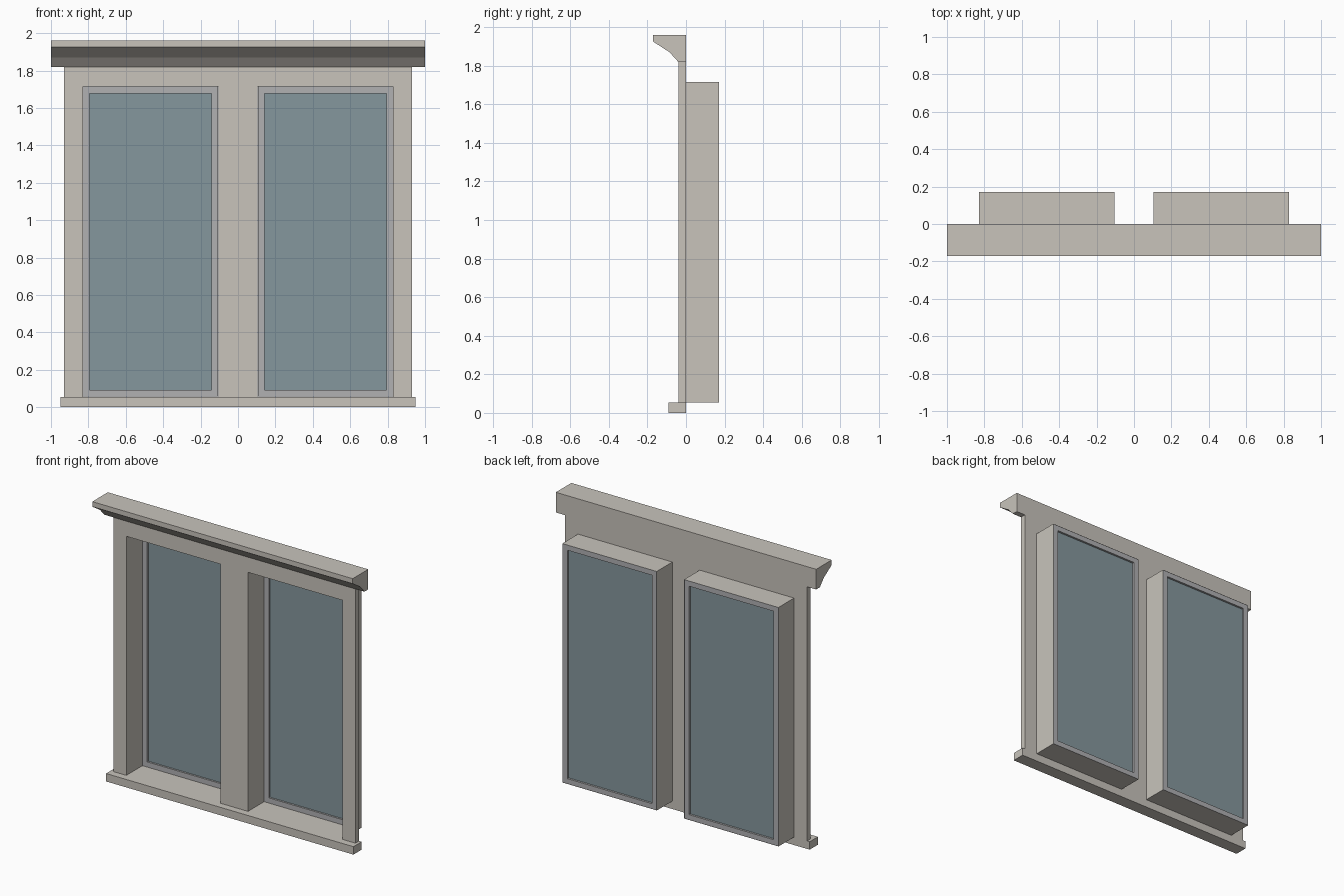
import bpy, bmesh

if "Cube" in bpy.data.objects:
    bpy.data.objects.remove(bpy.data.objects["Cube"])


def material(name, rgb):
    m = bpy.data.materials.new(name)
    m.diffuse_color = (*rgb, 1)
    m.use_nodes = True
    m.node_tree.nodes["Principled BSDF"].inputs["Base Color"].default_value = m.diffuse_color
    return m


STONE = material("stone", (0.58, 0.55, 0.50))
METAL = material("grey_frame", (0.44, 0.44, 0.45))
GLASS = material("glass", (0.235, 0.31, 0.34))


def finish(name, bm, mat, mirror=False):
    bmesh.ops.recalc_face_normals(bm, faces=bm.faces)
    me = bpy.data.meshes.new(name)
    bm.to_mesh(me)
    bm.free()
    me.materials.append(mat)
    ob = bpy.data.objects.new(name, me)
    bpy.context.collection.objects.link(ob)
    if mirror:
        mod = ob.modifiers.new("other_side", 'MIRROR')
        mod.use_mirror_merge = False
    return ob


def prism(name, points, offset, mat, mirror=False):
    """Extrude a closed outline of 3D points along offset."""
    bm = bmesh.new()
    face = bm.faces.new([bm.verts.new(p) for p in points])
    new = bmesh.ops.extrude_face_region(bm, geom=[face], use_keep_orig=True)["geom"]
    bmesh.ops.translate(bm, vec=offset, verts=[v for v in new if isinstance(v, bmesh.types.BMVert)])
    return finish(name, bm, mat, mirror)


def rect(x0, x1, z0, z1, y):
    return [(x0, y, z0), (x1, y, z0), (x1, y, z1), (x0, y, z1)]


def loft(name, loops, closed, mat, mirror=False):
    """Bridge a series of four-point loops; closed joins last to first."""
    bm = bmesh.new()
    rows = [[bm.verts.new(p) for p in loop] for loop in loops]
    pairs = list(zip(rows, rows[1:])) + ([(rows[-1], rows[0])] if closed else [])
    for a, b in pairs:
        for i in range(4):
            j = (i + 1) % 4
            bm.faces.new((a[i], a[j], b[j], b[i]))
    return finish(name, bm, mat, mirror)


# Opening limits of the right-hand window
X0, X1, Z0, Z1 = 0.105, 0.83, 0.055, 1.715
TOP, DEPTH, RIM = 1.82, 0.17, 0.037

# Sill
prism("sill", rect(-0.95, 0.95, 0, Z0, -0.09), (0, 0.09, 0), STONE)

# Cornice from its side profile
profile = [(-0.17, 1.96), (-0.17, 1.925), (-0.085, 1.87), (-0.04, TOP), (0, TOP), (0, 1.96)]
prism("cornice", [(-1, y, z) for y, z in profile], (2, 0, 0), STONE)

# Flat surround with two openings down to the sill
half = [(X0, Z1), (X0, Z0)]
right = [(0.93, TOP), (0.93, Z0), (X1, Z0), (X1, Z1)] + half
outline = right + [(-x, z) for x, z in reversed(right)]
# centre pier reaches the sill between the two inner edges
prism("surround", [(x, -0.04, z) for x, z in outline], (0, 0.04, 0), STONE)

# Thin reveal running back from each opening
loft("window_reveal", [rect(X0, X1, Z0, Z1, y) for y in (0, DEPTH)], False, STONE, True)

# Window frame at the back of the reveal
e = 0.001
outer = (X0 + e, X1 - e, Z0 + e, Z1 - e)
inner = (X0 + RIM, X1 - RIM, Z0 + RIM, Z1 - RIM)
loft("window_frame", [rect(*outer, 0.135), rect(*inner, 0.135),
                      rect(*inner, DEPTH), rect(*outer, DEPTH)], True, METAL, True)

# Glass pane set inside the frame
prism("glass_pane", rect(*inner, 0.148), (0, 0.008, 0), GLASS, True)
